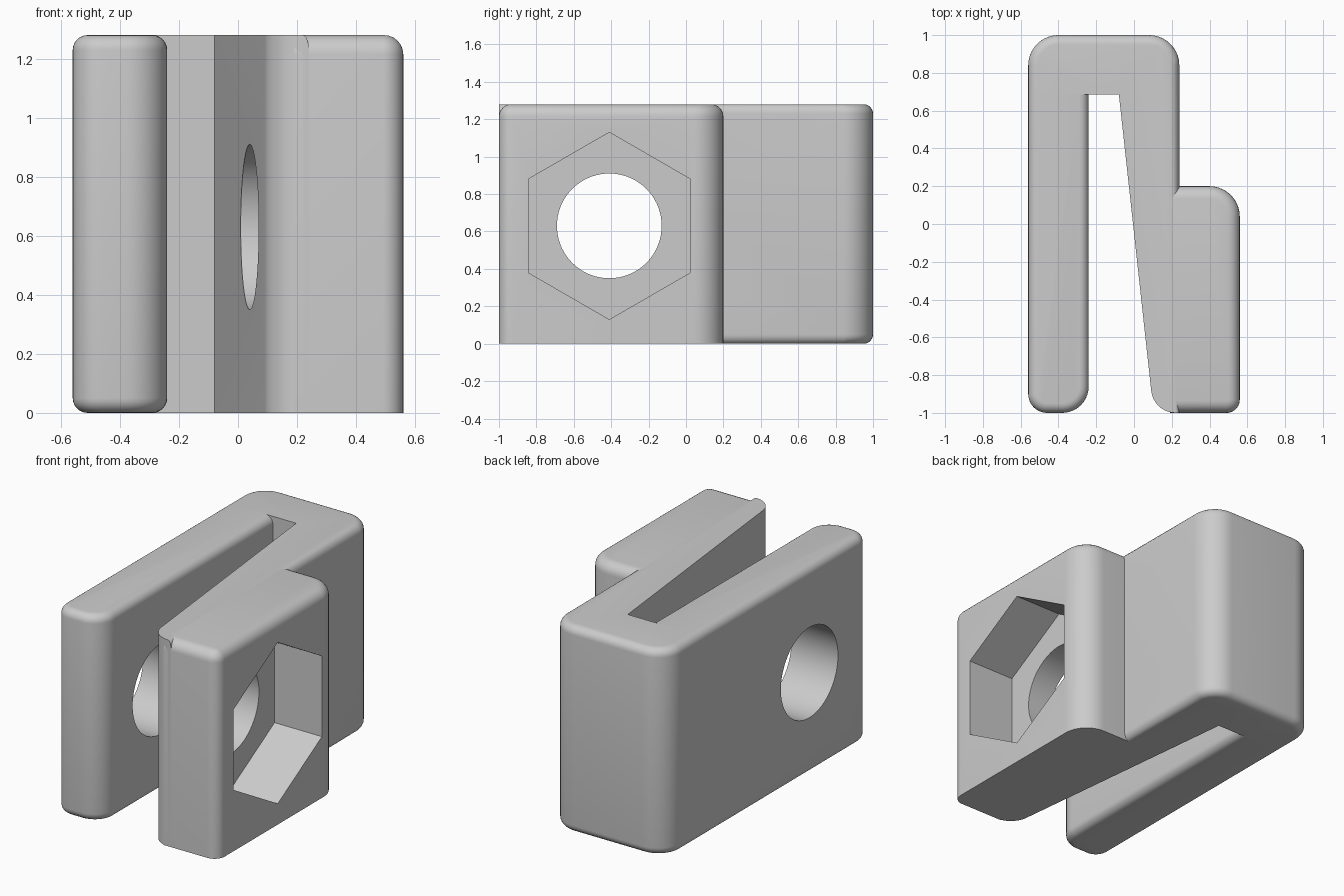
import bpy
import bmesh
from math import pi, radians, tan, sin
from mathutils import Matrix, Vector

default = bpy.data.objects.get("Cube")
if default:
    bpy.data.objects.remove(default)

HEIGHT = 1.28
HOLE_CENTRE = (-0.41, 0.63)

grey = bpy.data.materials.new("grey_plastic")
grey.use_nodes = True
colour = (0.6, 0.6, 0.6, 1)
grey.diffuse_color = colour
grey.node_tree.nodes["Principled BSDF"].inputs["Base Color"].default_value = colour


def outline(corners, steps=10):
    """Round the corners (x, y, radius, soft); soft covers the arc and next side."""
    points, soft = [], []
    for i, (x, y, r, flag) in enumerate(corners):
        p = Vector((x, y, 0))
        if r == 0:
            ring = [p]
        else:
            before, after = corners[i - 1], corners[(i + 1) % len(corners)]
            d1 = (Vector((before[0], before[1], 0)) - p).normalized()
            d2 = (Vector((after[0], after[1], 0)) - p).normalized()
            half = d1.angle(d2) / 2
            centre = p + (d1 + d2).normalized() * r / sin(half)
            a = (p + d1 * r / tan(half) - centre).normalized()
            b = (p + d2 * r / tan(half) - centre).normalized()
            ring = [centre + a.slerp(b, k / steps) * r for k in range(steps + 1)]
        points += ring
        soft += [flag] * len(ring)
    return points, soft


def add_part(name, bm):
    """Turn a bmesh into a grey object."""
    bm.normal_update()
    bmesh.ops.recalc_face_normals(bm, faces=bm.faces)
    mesh = bpy.data.meshes.new(name)
    bm.to_mesh(mesh)
    bm.free()
    mesh.materials.append(grey)
    obj = bpy.data.objects.new(name, mesh)
    bpy.context.collection.objects.link(obj)
    return obj


def prism(name, corners, bevel, bevel_bottom=True):
    """Upright prism whose soft sides get rounded top and bottom edges."""
    points, soft = outline(corners)
    n = len(points)
    bm = bmesh.new()
    low = [bm.verts.new(p) for p in points]
    high = [bm.verts.new(p + Vector((0, 0, HEIGHT))) for p in points]
    bm.faces.new(low[::-1])
    bm.faces.new(high)
    for i in range(n):
        j = (i + 1) % n
        bm.faces.new((low[i], low[j], high[j], high[i]))
    bm.normal_update()
    rings = [high, low] if bevel_bottom else [high]
    edges = [bm.edges.get((ring[i], ring[(i + 1) % n]))
             for ring in rings for i in range(n) if soft[i]]
    bmesh.ops.bevel(bm, geom=edges, offset=bevel, segments=6, profile=0.5,
                    affect='EDGES', clamp_overlap=False)
    return add_part(name, bm)


def cutter(name, sides, radius, x_start, x_end):
    """Sideways column with one corner pointing up."""
    bm = bmesh.new()
    bmesh.ops.create_cone(bm, cap_ends=True, segments=sides, radius1=radius,
                          radius2=radius, depth=x_end - x_start)
    place = Matrix.Translation(((x_start + x_end) / 2, *HOLE_CENTRE))
    bm.transform(place @ Matrix.Rotation(pi / 2, 4, 'Y') @ Matrix.Rotation(pi / 2, 4, 'Z'))
    obj = add_part(name, bm)
    obj.hide_render = True
    return obj


# Straight arm, rounded all round except where it joins the bridge
straight_arm = prism("straight_arm", [
    (-0.56, -1, 0.1, True), (-0.24, -1, 0.14, True),
    (-0.24, 0.685, 0, False), (-0.56, 0.685, 0, True)], 0.05)

# Back bridge and tapered arm, sharp along the slot and at the front
tapered_arm = prism("bridge_and_tapered_arm", [
    (-0.08, 0.685, 0, False), (0.104, -1, 0.13, False), (0.24, -1, 0, True),
    (0.24, 1, 0.16, True), (-0.56, 1, 0.16, True), (-0.56, 0.685, 0, False)], 0.05)

# Side boss that holds the nut, rounded on top only
nut_boss = prism("nut_boss", [
    (0.19, -1, 0, True), (0.56, -1, 0.07, True),
    (0.56, 0.2, 0.16, True), (0.19, 0.2, 0, False)], 0.065, False)

# Bolt hole through everything and hexagonal nut pocket
bolt_hole = cutter("bolt_hole_cutter", 72, 0.28, -1, 1)
nut_pocket = cutter("nut_pocket_cutter", 6, 0.5, 0.235, 1)

for part, tools in ((straight_arm, [bolt_hole]),
                    (tapered_arm, [bolt_hole, nut_pocket]),
                    (nut_boss, [bolt_hole, nut_pocket])):
    bpy.ops.object.select_all(action='DESELECT')
    bpy.context.view_layer.objects.active = part
    part.select_set(True)
    for tool in tools:
        cut = part.modifiers.new(tool.name, 'BOOLEAN')
        cut.operation = 'DIFFERENCE'
        cut.solver = 'EXACT'
        cut.object = tool
        bpy.ops.object.modifier_apply(modifier=cut.name)
    bpy.ops.object.shade_smooth_by_angle(angle=radians(30))

for tool in (bolt_hole, nut_pocket):
    bpy.data.objects.remove(tool)
